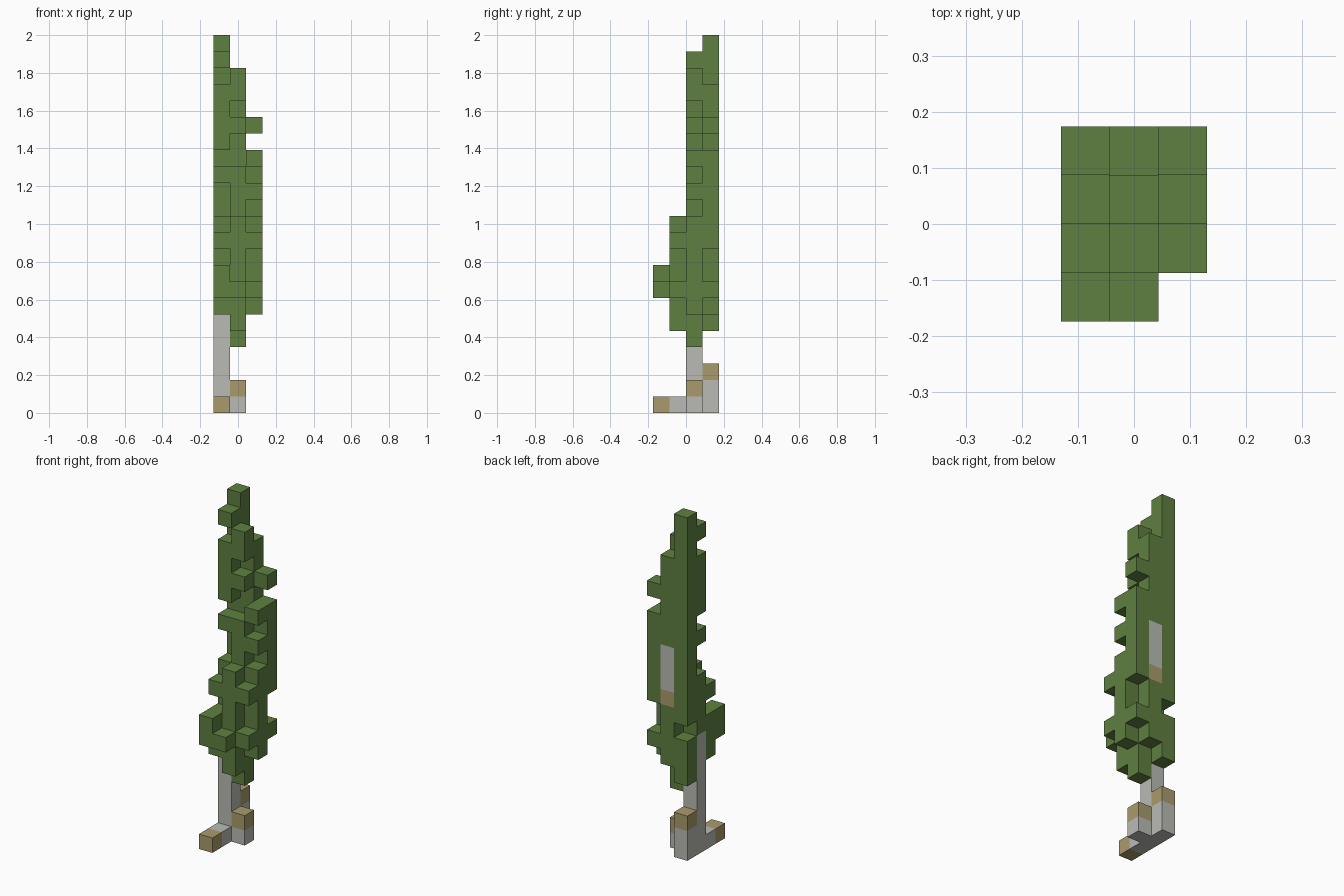
import bpy
import bmesh
from mathutils import Vector

cube = bpy.data.objects.get("Cube")
if cube:
    bpy.data.objects.remove(cube, do_unlink=True)

LEVELS = 23
SIZE = 2 / LEVELS
ORIGIN = Vector((-1.5, -2, 0))
RIGHT, MIDDLE, LEFT = range(3)
TIP, FRONT, CORE, BACK = range(4)
AXES = [Vector(a) for a in ((1, 0, 0), (0, 1, 0), (0, 0, 1))]


def material(name, colour):
    mat = bpy.data.materials.new(name)
    mat.use_nodes = True
    mat.diffuse_color = (*colour, 1)
    shader = mat.node_tree.nodes["Principled BSDF"]
    shader.inputs["Base Color"].default_value = (*colour, 1)
    shader.inputs["Roughness"].default_value = 0.9
    return mat


def column(x, y, *runs):
    """Cells of one upright column, each run from its lowest to its highest level."""
    return {(x, y, z) for low, high in runs for z in range(low, high + 1)}


def build(name, cells, solid, mat):
    """Skin the outer sides of a set of cubic cells."""
    bm = bmesh.new()
    for cell in sorted(cells):
        middle = Vector(cell) + Vector((0.5, 0.5, 0.5))
        for i, axis in enumerate(AXES):
            for sign in (-1, 1):
                beside = list(cell)
                beside[i] += sign
                if tuple(beside) in solid:
                    continue
                u, v = AXES[(i + 1) % 3] / 2, AXES[(i + 2) % 3] / 2 * sign
                centre = middle + axis * sign / 2
                ring = (centre - u - v, centre + u - v, centre + u + v, centre - u + v)
                bm.faces.new([bm.verts.new((p + ORIGIN) * SIZE) for p in ring])
    bmesh.ops.remove_doubles(bm, verts=bm.verts, dist=SIZE / 100)
    mesh = bpy.data.meshes.new(name)
    bm.to_mesh(mesh)
    bm.free()
    mesh.materials.append(mat)
    obj = bpy.data.objects.new(name, mesh)
    bpy.context.collection.objects.link(obj)


# Trunk, roots and the bare branch at the back
bark = (column(RIGHT, CORE, (0, 7)) | column(RIGHT, FRONT, (0, 0))
        | column(RIGHT, BACK, (0, 1)) | column(MIDDLE, CORE, (0, 0))
        | column(MIDDLE, BACK, (11, 13)))

# Cut wood at the root and branch ends
cut_wood = (column(RIGHT, TIP, (0, 0)) | column(RIGHT, BACK, (2, 2))
            | column(MIDDLE, CORE, (1, 1)) | column(MIDDLE, BACK, (10, 10)))

# Leaves: back wall, ragged core, front tufts
leaves = (column(RIGHT, BACK, (5, 7), (9, 22))
          | column(MIDDLE, BACK, (6, 9), (14, 19))
          | column(LEFT, BACK, (7, 7), (10, 15), (17, 17))
          | column(RIGHT, CORE, (8, 11), (14, 14), (16, 19), (21, 21))
          | column(MIDDLE, CORE, (4, 14), (17, 17), (19, 20))
          | column(LEFT, CORE, (6, 11), (13, 13), (15, 15))
          | column(RIGHT, FRONT, (6, 8), (10, 10))
          | column(MIDDLE, FRONT, (5, 11))
          | column(LEFT, FRONT, (7, 7), (10, 10))
          | column(RIGHT, TIP, (7, 8)) | column(MIDDLE, TIP, (7, 7)))

solid = bark | cut_wood | leaves
build("trunk", bark, solid, material("pale bark", (0.49, 0.50, 0.46)))
build("cut_ends", cut_wood, solid, material("tan wood", (0.40, 0.33, 0.15)))
build("foliage", leaves, solid, material("leaf green", (0.114, 0.216, 0.051)))
